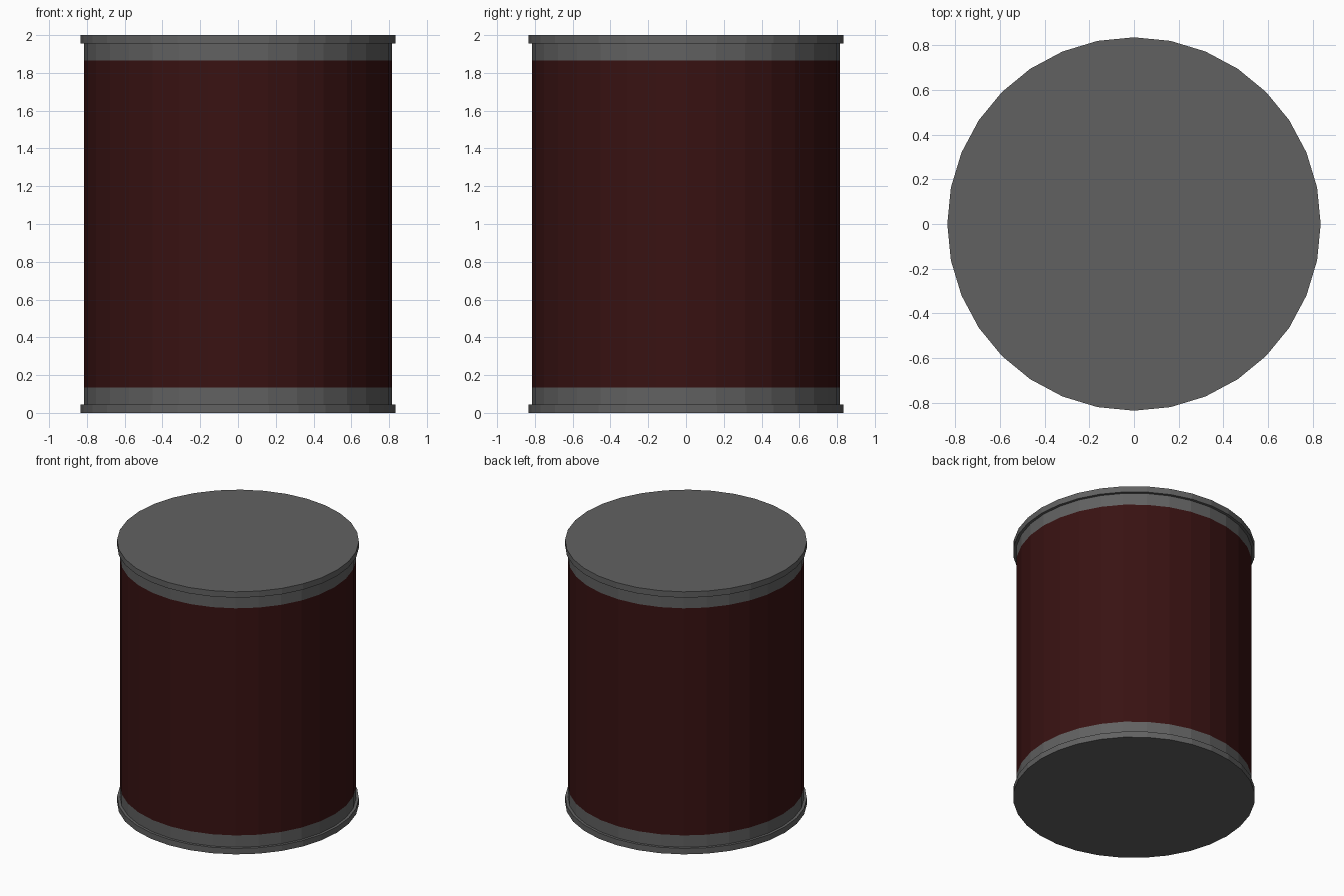
import bpy, math

if "Cube" in bpy.data.objects:
    bpy.data.objects.remove(bpy.data.objects["Cube"])

SIDES = 32
R_RIM, R_BODY = 0.835, 0.815
RIM_H, COLLAR_TOP, HEIGHT = 0.045, 0.135, 2.0


def material(name, color):
    mat = bpy.data.materials.new(name)
    mat.diffuse_color = color
    mat.use_nodes = True
    mat.node_tree.nodes["Principled BSDF"].inputs["Base Color"].default_value = mat.diffuse_color
    return mat


def lathe(name, profile, mat, cap=False):
    """Turn an outward (radius, z) profile, listed bottom to top, into faceted rings."""
    verts = [(r * math.cos(2 * math.pi * i / SIDES), r * math.sin(2 * math.pi * i / SIDES), z)
             for r, z in profile for i in range(SIDES)]
    faces = []
    for k in range(len(profile) - 1):
        a, b = k * SIDES, (k + 1) * SIDES
        for i in range(SIDES):
            j = (i + 1) % SIDES
            faces.append((a + i, a + j, b + j, b + i))
    if cap:
        faces.append(tuple(reversed(range(SIDES))))
    mesh = bpy.data.meshes.new(name)
    mesh.from_pydata(verts, [], faces)
    mesh.materials.append(mat)
    obj = bpy.data.objects.new(name, mesh)
    bpy.context.collection.objects.link(obj)
    return obj


red = material("dark_red", (0.04, 0.006, 0.006, 1))
grey = material("dark_grey", (0.12, 0.12, 0.12, 1))

# Painted drum wall
lathe("drum_wall", [(R_BODY, COLLAR_TOP), (R_BODY, HEIGHT - COLLAR_TOP)], red)

# Metal end with rim and collar, mirrored to the top
ends = lathe("metal_ends", [(R_RIM, 0), (R_RIM, RIM_H), (R_BODY, RIM_H), (R_BODY, COLLAR_TOP)],
             grey, cap=True)
centre = bpy.data.objects.new("mirror_centre", None)
centre.location = (0, 0, HEIGHT / 2)
centre.hide_render = True
bpy.context.collection.objects.link(centre)
mirror = ends.modifiers.new("mirror", 'MIRROR')
mirror.use_axis = (False, False, True)
mirror.mirror_object = centre
